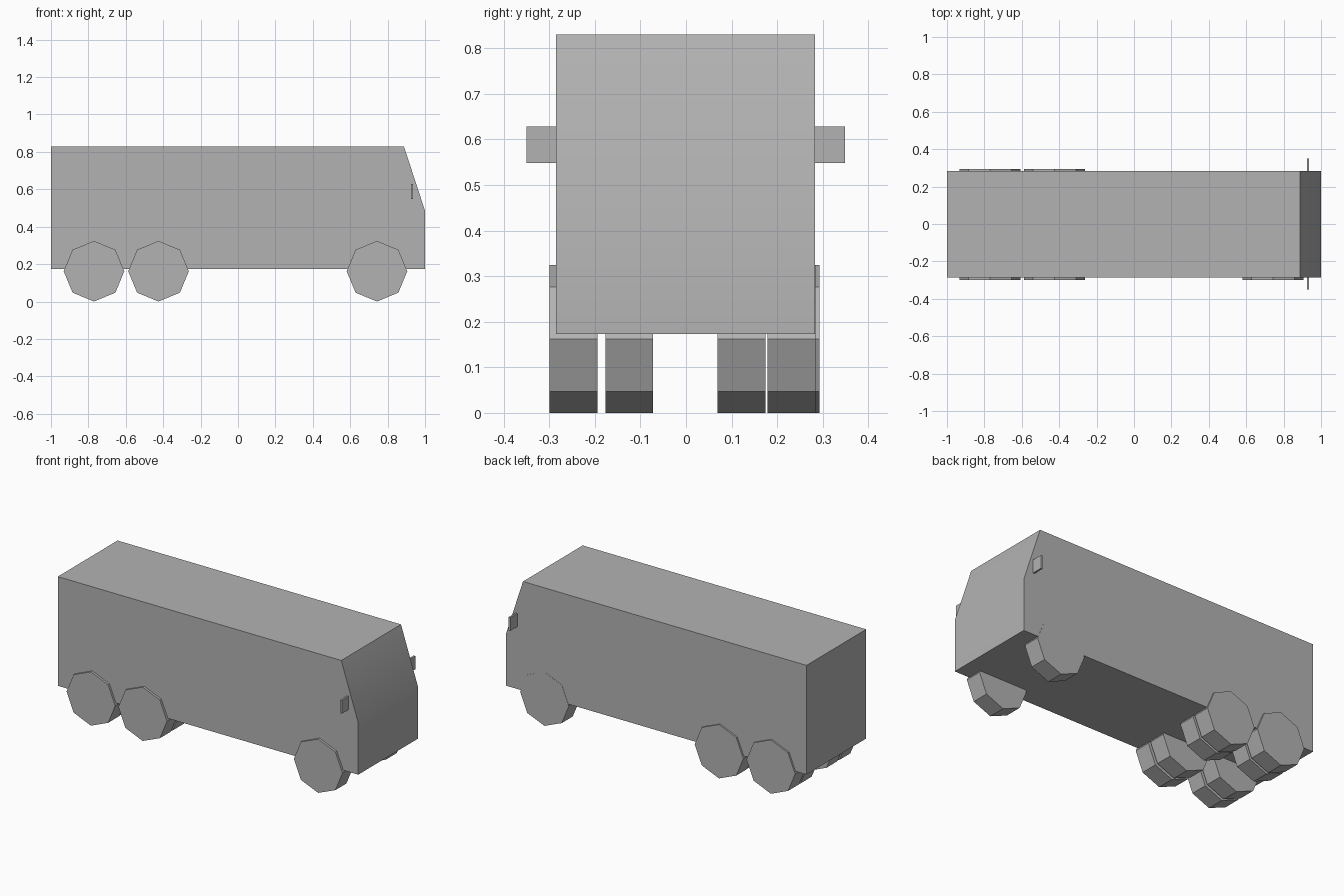
import bpy, bmesh, math
from mathutils import Matrix

cube = bpy.data.objects.get("Cube")
if cube:
    bpy.data.objects.remove(cube, do_unlink=True)

# One flat grey for every part
grey = bpy.data.materials.new("plain grey")
grey.use_nodes = True
grey.diffuse_color = (0.45, 0.45, 0.45, 1)
grey.node_tree.nodes["Principled BSDF"].inputs["Base Color"].default_value = (0.45, 0.45, 0.45, 1)


def extrude_profile(name, points, y0, y1):
    """Closed solid from an (x, z) outline, extruded along y."""
    bm = bmesh.new()
    face = bm.faces.new([bm.verts.new((x, y0, z)) for x, z in points])
    result = bmesh.ops.extrude_face_region(bm, geom=[face])
    verts = [v for v in result["geom"] if isinstance(v, bmesh.types.BMVert)]
    bmesh.ops.translate(bm, verts=verts, vec=(0, y1 - y0, 0))
    bmesh.ops.recalc_face_normals(bm, faces=bm.faces)
    mesh = bpy.data.meshes.new(name)
    bm.to_mesh(mesh)
    bm.free()
    mesh.materials.append(grey)
    obj = bpy.data.objects.new(name, mesh)
    bpy.context.collection.objects.link(obj)
    return obj


# Body with sloped windscreen, softly shaded into the nose
body = extrude_profile("body", [(-1, 0.173), (1, 0.173), (1, 0.485),
                                (0.887, 0.83), (-1, 0.83)], -0.285, 0.283)
bpy.ops.object.select_all(action="DESELECT")
body.select_set(True)
bpy.context.view_layer.objects.active = body
bpy.ops.object.shade_smooth_by_angle(angle=math.radians(30))

# Side mirrors
mirror_outline = [(0.925, 0.548), (0.936, 0.548), (0.936, 0.628), (0.925, 0.628)]
extrude_profile("mirror_right", mirror_outline, -0.35, -0.285)
extrude_profile("mirror_left", mirror_outline, 0.283, 0.349)

# Octagonal wheels: single at the front, double on both rear axles
RADIUS, WIDTH = 0.162, 0.105


def wheel(name, x, y):
    outline = [(x + RADIUS * math.sin(i * math.pi / 4),
                RADIUS * (1 + math.cos(i * math.pi / 4))) for i in range(8)]
    extrude_profile(name, outline, y, y + WIDTH)


wheel("front_wheel_right", 0.743, -0.299)
wheel("front_wheel_left", 0.743, 0.179)
for axle, x in (("rear", -0.77), ("middle", -0.425)):
    wheel(axle + "_outer_wheel_right", x, -0.299)
    wheel(axle + "_inner_wheel_right", x, -0.177)
    wheel(axle + "_inner_wheel_left", x, 0.069)
    wheel(axle + "_outer_wheel_left", x, 0.188)
